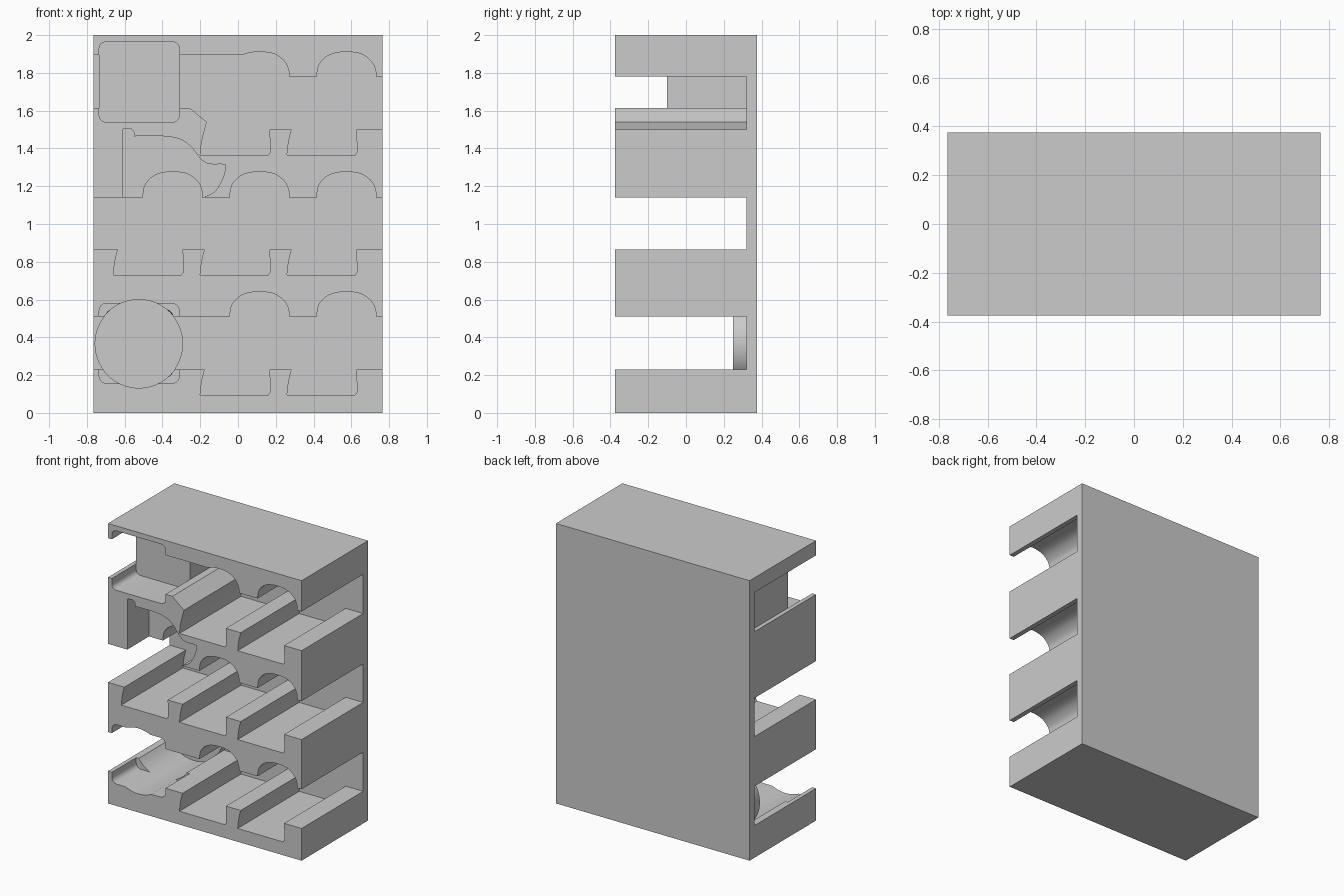
import bpy, bmesh, math

if "Cube" in bpy.data.objects:
    bpy.data.objects.remove(bpy.data.objects["Cube"], do_unlink=True)

FRONT, POCKET_BACK = -0.375, 0.32
OPEN = FRONT - 0.05  # cutters start in front of the body

grey = bpy.data.materials.new("light grey")
grey.use_nodes = True
grey.diffuse_color = (0.6, 0.6, 0.6, 1)
grey.node_tree.nodes["Principled BSDF"].inputs["Base Color"].default_value = (0.6, 0.6, 0.6, 1)


def prism(name, outline, y0, y1, shrink=1.0):
    """Extrude an x-z outline along y, optionally tapering to the back."""
    cx = sum(p[0] for p in outline) / len(outline)
    cz = sum(p[1] for p in outline) / len(outline)
    bm = bmesh.new()
    a = [bm.verts.new((x, y0, z)) for x, z in outline]
    b = [bm.verts.new((cx + (x - cx) * shrink, y1, cz + (z - cz) * shrink)) for x, z in outline]
    bm.faces.new(a)
    bm.faces.new(b[::-1])
    n = len(a)
    for i in range(n):
        bm.faces.new((a[i], b[i], b[(i + 1) % n], a[(i + 1) % n]))
    bmesh.ops.recalc_face_normals(bm, faces=bm.faces)
    mesh = bpy.data.meshes.new(name)
    bm.to_mesh(mesh)
    bm.free()
    mesh.materials.append(grey)
    obj = bpy.data.objects.new(name, mesh)
    bpy.context.collection.objects.link(obj)
    return obj


def rect(x0, x1, z0, z1):
    return [(x0, z0), (x1, z0), (x1, z1), (x0, z1)]


def round_square(cx, cz, half, r, steps=6):
    pts = []
    for k, (sx, sz) in enumerate([(1, 1), (-1, 1), (-1, -1), (1, -1)]):
        for i in range(steps + 1):
            t = math.pi / 2 * (k + i / steps)
            pts.append((cx + sx * (half - r) + r * math.cos(t),
                        cz + sz * (half - r) + r * math.sin(t)))
    return pts


def circle(cx, cz, r, n=64):
    return [(cx + r * math.cos(2 * math.pi * i / n), cz + r * math.sin(2 * math.pi * i / n))
            for i in range(n)]


def spline(p, steps=5):
    """Smooth curve through the points (Catmull-Rom)."""
    q = [p[0]] + p + [p[-1]]
    out = []
    for i in range(1, len(q) - 2):
        for s in range(steps):
            t = s / steps
            out.append(tuple(
                0.5 * (2 * b + (c - a) * t + (2 * a - 5 * b + 4 * c - d) * t * t
                       + (3 * b - a - 3 * c + d) * t ** 3)
                for a, b, c, d in zip(q[i - 1], q[i], q[i + 1], q[i + 2])))
    return out + [p[-1]]


body = prism("storage_rack", rect(-0.765, 0.765, 0, 2), FRONT, 0.375)


def combine(tool, operation):
    tool.hide_render = True
    mod = body.modifiers.new(tool.name, 'BOOLEAN')
    mod.operation = operation
    mod.solver = 'EXACT'
    mod.object = tool
    bpy.context.view_layer.objects.active = body
    bpy.ops.object.modifier_apply(modifier=mod.name)
    bpy.data.objects.remove(tool, do_unlink=True)


def cut(name, outline, back=POCKET_BACK, front=OPEN, shrink=1.0):
    combine(prism(name, outline, front, back, shrink), 'DIFFERENCE')


# Finger slots running through the sides
cut("lower_slot", rect(-0.9, 0.9, 0.23, 0.51))
cut("middle_slot", rect(-0.9, 0.9, 0.865, 1.14))
cut("upper_right_slot", rect(0.05, 0.9, 1.5, 1.78))
cut("upper_left_slot", rect(-0.9, 0.06, 1.615, 1.895))

# Backstops behind the square and round pockets
square = round_square(-0.523, 1.752, 0.212, 0.035)
disc = circle(-0.525, 0.366, 0.234)
combine(prism("square_backstop", square, -0.1, 0.35), 'UNION')
combine(prism("round_backstop", disc, 0.25, 0.35), 'UNION')

# Figure-shaped pockets
figure = [(0.16, 0.73), (-0.2, 0.73)]
figure += spline([(-0.2, 0.735), (-0.19, 0.81), (-0.165, 0.905)])
figure += spline([(-0.275, 0.995), (-0.272, 1.01), (-0.21, 1.037), (-0.157, 1.042)])
figure += spline([(-0.153, 1.07), (-0.125, 1.113), (-0.08, 1.136), (-0.043, 1.138)])
figure += spline([(-0.042, 1.16), (-0.03, 1.21), (0.01, 1.252), (0.06, 1.271), (0.12, 1.276),
                  (0.19, 1.266), (0.24, 1.232), (0.265, 1.19), (0.27, 1.14),
                  (0.255, 1.085), (0.22, 1.042), (0.15, 1.015)])
figure += spline([(0.152, 1.0), (0.165, 0.9), (0.17, 0.745)])
for row in range(3):
    for col in range(-1, 2):
        if col == -1 and row != 1:
            continue
        dx, dz = col * 0.46, (row - 1) * 0.635
        cut("figure_pocket", [(x + dx, z + dz) for x, z in figure])

# Square pocket, upper left
cut("square_pocket", square, back=-0.1)

# Curved tool pocket
tool = [(-0.612, 1.1), (-0.612, 1.5)]
tool += spline([(-0.6, 1.505), (-0.57, 1.504), (-0.553, 1.49), (-0.55, 1.464)])
tool += spline([(-0.52, 1.466), (-0.4, 1.465), (-0.31, 1.45), (-0.25, 1.41), (-0.195, 1.342),
                (-0.15, 1.318), (-0.08, 1.316), (-0.066, 1.305), (-0.08, 1.245),
                (-0.12, 1.175), (-0.18, 1.142)])
tool += [(-0.22, 1.1)]
cut("tool_pocket", tool, back=-0.13)

# Round pocket with square corner reliefs, lower left
cut("round_pocket", disc, back=0.25)
cut("corner_relief", round_square(-0.523, 0.368, 0.212, 0.04), back=-0.1)
cut("inner_relief", round_square(-0.523, 0.368, 0.187, 0.04), back=0.07, shrink=0.93)

for o in bpy.context.selected_objects:
    o.select_set(False)
body.select_set(True)
bpy.context.view_layer.objects.active = body
bpy.ops.object.shade_smooth_by_angle(angle=math.radians(30))
